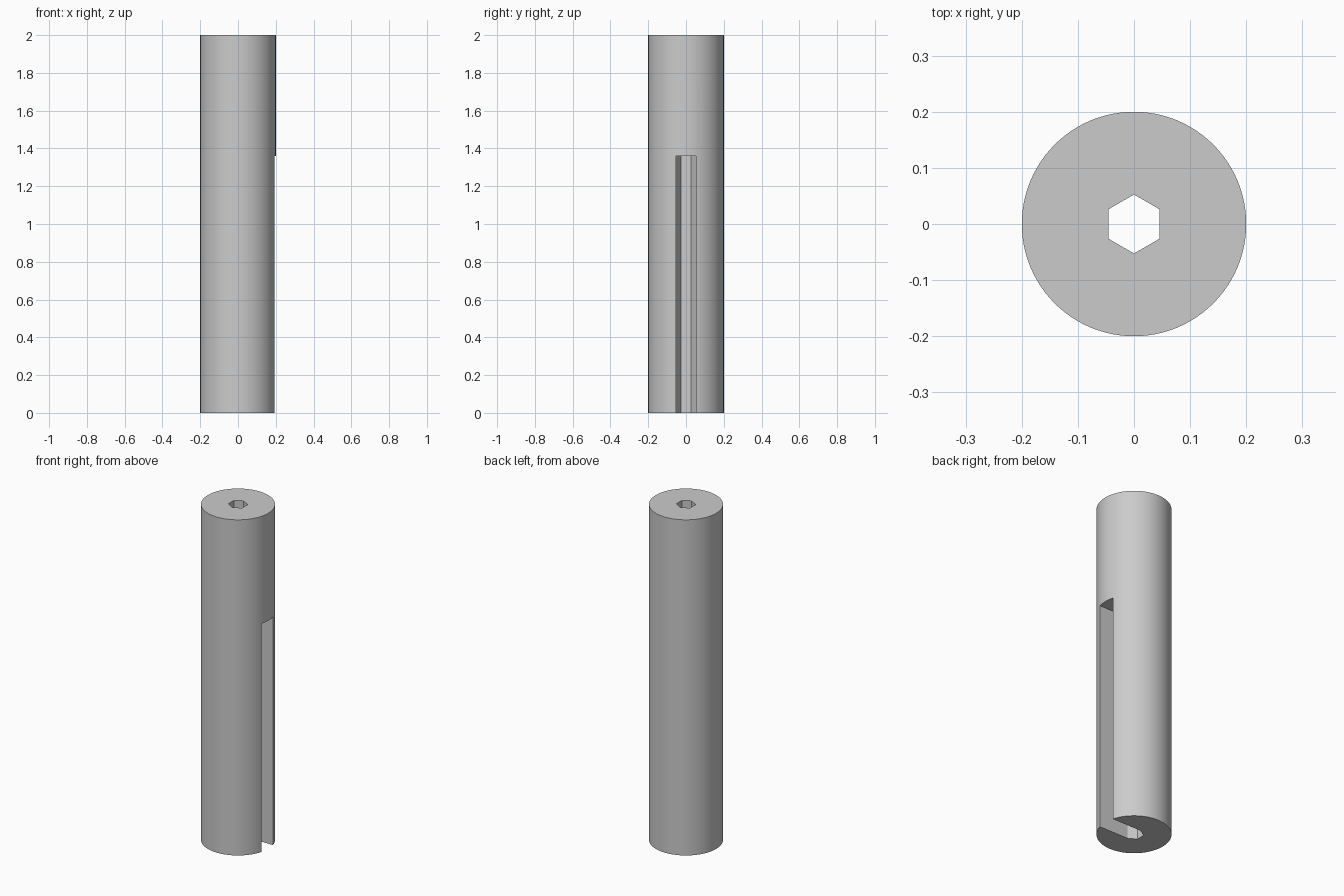
import bpy
import bmesh
from math import cos, sin, pi, radians

cube = bpy.data.objects.get("Cube")
if cube:
    bpy.data.objects.remove(cube, do_unlink=True)

HEIGHT, RADIUS = 2.0, 0.2
HEX_RADIUS = 0.0525
SLOT_HALF, SLOT_TOP = 0.0535, 1.36

grey = bpy.data.materials.new("plain grey")
grey.use_nodes = True
colour = (0.6, 0.6, 0.6, 1.0)
grey.diffuse_color = colour
grey.node_tree.nodes["Principled BSDF"].inputs["Base Color"].default_value = colour


def polygon(radius, sides):
    """Regular polygon with its first corner on +y."""
    angles = [pi / 2 + 2 * pi * i / sides for i in range(sides)]
    return [(radius * cos(a), radius * sin(a)) for a in angles]


def prism(name, outline, bottom, top):
    """Extrude a flat outline from one height to another."""
    bm = bmesh.new()
    base = bm.faces.new([bm.verts.new((x, y, bottom)) for x, y in outline])
    grown = bmesh.ops.extrude_face_region(bm, geom=[base])["geom"]
    moved = [v for v in grown if isinstance(v, bmesh.types.BMVert)]
    bmesh.ops.translate(bm, verts=moved, vec=(0, 0, top - bottom))
    if not any(f.is_valid and all(v.co.z == bottom for v in f.verts) for f in bm.faces):
        bmesh.ops.holes_fill(bm, edges=bm.edges[:])
    bmesh.ops.recalc_face_normals(bm, faces=bm.faces[:])
    mesh = bpy.data.meshes.new(name)
    bm.to_mesh(mesh)
    bm.free()
    mesh.materials.append(grey)
    obj = bpy.data.objects.new(name, mesh)
    bpy.context.collection.objects.link(obj)
    return obj


def cut(target, cutter):
    """Subtract the cutter for good, then discard it."""
    cutter.hide_render = True
    mod = target.modifiers.new(cutter.name, 'BOOLEAN')
    mod.operation = 'DIFFERENCE'
    mod.solver = 'EXACT'
    mod.object = cutter
    bpy.context.view_layer.objects.active = target
    bpy.ops.object.modifier_apply(modifier=mod.name)
    bpy.data.objects.remove(cutter, do_unlink=True)


# Round body
body = prism("slotted_cylinder", polygon(RADIUS, 96), 0, HEIGHT)

# Hexagonal bore through the full length
cut(body, prism("hex_bore", polygon(HEX_RADIUS, 6), -0.1, HEIGHT + 0.1))

# Side slot from the bore out through the +x wall, open at the bottom
slot = [(0, -SLOT_HALF), (0.3, -SLOT_HALF), (0.3, SLOT_HALF), (0, SLOT_HALF)]
cut(body, prism("side_slot", slot, -0.1, SLOT_TOP))

# Smooth round wall, crisp edges
bpy.ops.object.select_all(action='DESELECT')
body.select_set(True)
bpy.context.view_layer.objects.active = body
bpy.ops.object.shade_smooth_by_angle(angle=radians(30))
